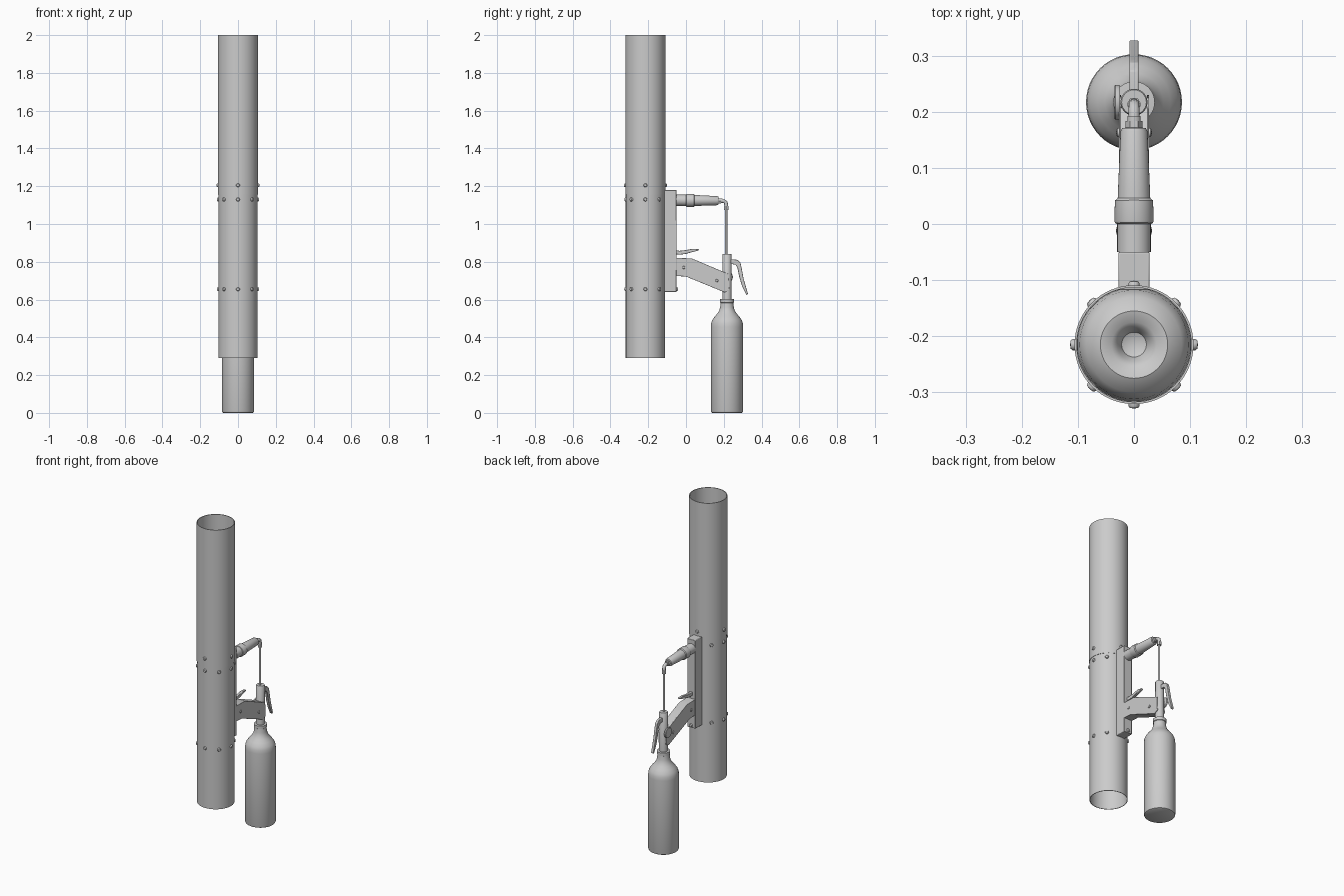
import bpy, bmesh, math
from mathutils import Vector

if "Cube" in bpy.data.objects:
    bpy.data.objects.remove(bpy.data.objects["Cube"])


def finish(name, bm, angle=35):
    bmesh.ops.remove_doubles(bm, verts=bm.verts, dist=1e-5)
    bmesh.ops.recalc_face_normals(bm, faces=bm.faces)
    me = bpy.data.meshes.new(name)
    bm.to_mesh(me)
    bm.free()
    ob = bpy.data.objects.new(name, me)
    bpy.context.collection.objects.link(ob)
    bpy.ops.object.select_all(action='DESELECT')
    ob.select_set(True)
    bpy.context.view_layer.objects.active = ob
    bpy.ops.object.shade_smooth_by_angle(angle=math.radians(angle))
    return ob


def lathe(name, profile, origin, axis=(0, 0, 1), n=48, closed=False):
    """Spin (radius, distance) points around an axis through origin."""
    bm = bmesh.new()
    q = Vector(axis).to_track_quat('Z', 'Y')
    o = Vector(origin)
    rings = [[bm.verts.new(o + q @ Vector((r * math.cos(math.tau * i / n),
                                          r * math.sin(math.tau * i / n), t)))
              for i in range(n)] if r > 0 else [bm.verts.new(o + q @ Vector((0, 0, t)))] * n
             for r, t in profile]
    pairs = list(zip(rings, rings[1:])) + ([(rings[-1], rings[0])] if closed else [])
    for a, b in pairs:
        for i in range(n):
            j = (i + 1) % n
            bm.faces.new(list(dict.fromkeys((a[i], a[j], b[j], b[i]))))
    return finish(name, bm)


def plate(name, pts, x0, x1, bevel=0.002):
    """Extrude a (y, z) outline between two x positions."""
    bm = bmesh.new()
    f = bm.faces.new([bm.verts.new((x0, y, z)) for y, z in pts])
    ext = bmesh.ops.extrude_face_region(bm, geom=[f])['geom']
    bmesh.ops.translate(bm, vec=(x1 - x0, 0, 0),
                        verts=[v for v in ext if isinstance(v, bmesh.types.BMVert)])
    ob = finish(name, bm)
    m = ob.modifiers.new('bevel', 'BEVEL')
    m.width, m.segments, m.limit_method = bevel, 2, 'ANGLE'
    return ob


def pipe(name, pts, r):
    cu = bpy.data.curves.new(name, 'CURVE')
    cu.dimensions, cu.bevel_depth, cu.bevel_resolution, cu.use_fill_caps = '3D', r, 4, True
    sp = cu.splines.new('POLY')
    sp.points.add(len(pts) - 1)
    for p, (y, z) in zip(sp.points, pts):
        p.co = (0, y, z, 1)
    sp.use_smooth = True
    ob = bpy.data.objects.new(name, cu)
    bpy.context.collection.objects.link(ob)


def rivet(name, pos, axis, r=0.01, h=0.008):
    lathe(name, [(r, -0.004), (r, h * .4), (r * .75, h * .85), (0, h)], pos, axis, 14)


TY = -0.215
BY = 0.217

# Long barrel in two thin-walled sections
lathe('upper_tube', [(.106, 1.155), (.106, 2), (.102, 2), (.102, 1.155)], (0, TY, 0), n=64, closed=True)
lathe('lower_tube', [(.104, .29), (.104, 1.16), (.101, 1.16), (.101, .29)], (0, TY, 0), n=64, closed=True)
# Dished baffle inside the barrel
lathe('inner_baffle', [(.101, .62), (.097, .65), (.085, .675), (.06, .69), (.04, .685),
                       (.03, .675), (.022, .655), (0, .645)], (0, TY, 0))

# Rivet rows
for z, count, rad in ((1.205, 4, .106), (1.13, 8, .104), (.655, 8, .104)):
    for k in range(count):
        d = Vector((math.cos(math.tau * k / count), math.sin(math.tau * k / count), 0))
        rivet('barrel_rivet', Vector((0, TY, z)) + d * rad, d)

# Spine behind the barrel
plate('rear_spine', [(-.118, .64), (-.05, .64), (-.05, 1.18), (-.118, 1.18)], -.028, .028, .003)
rivet('spine_rivet', (0, -.05, .655), (0, 1, 0))

# Tapered torch handle
lathe('handle', [(0, -.05), (.03, -.05), (.03, 0), (.034, .002), (.035, .006), (.034, .042),
                 (.029, .046), (.0285, .06), (.024, .165), (.021, .171), (.012, .172),
                 (.012, .192), (0, .192)], (0, 0, 1.125), (0, 1, -.01))

# Elbow and feed pipe down to the valve
pipe('elbow', [(.165, 1.122), (.195, 1.122), (.205, 1.119), (.211, 1.112), (.213, 1.10), (.213, 1.085)], .01)
lathe('elbow_nut', [(0, 1.073), (.013, 1.073), (.013, 1.095), (0, 1.095)], (0, .213, 0), n=6)
lathe('handle_nut', [(0, .17), (.015, .17), (.015, .184), (0, .184)], (0, 0, 1.122), (0, 1, 0), n=6)
pipe('feed_pipe', [(.213, 1.08), (.213, .83)], .006)

# Gas bottle
lathe('bottle', [(0, 0), (.078, 0), (.083, .003), (.0855, .01), (.0855, .455), (.084, .475),
                 (.078, .492), (.065, .51), (.052, .525), (.041, .542), (.036, .56), (.034, .583),
                 (.037, .585), (.037, .603), (0, .606)], (0, BY, 0))
# Valve body and hand wheel
lathe('valve', [(0, .60), (.024, .60), (.024, .838), (.022, .841), (0, .841)], (0, BY, 0), n=32)
lathe('valve_wheel', [(0, -.01), (.01, -.01), (.01, .025), (.03, .025), (.031, .027), (.031, .033),
                      (.029, .035), (0, .035)], (0, BY, .72), (-1, 0, 0), 32)

# Squeeze lever on the valve
plate('valve_lever', [(.215, .80), (.215, .812), (.25, .813), (.273, .81), (.288, .795), (.294, .77),
                      (.305, .71), (.328, .63), (.32, .624), (.297, .67), (.282, .72), (.272, .77),
                      (.262, .785), (.24, .788)], -.008, .008)

# Sheet-metal arm: two cheeks and a top web
for s in (-1, 1):
    plate('arm_cheek', [(-.055, .725), (.0, .722), (.205, .638), (.23, .65), (.225, .735),
                        (.03, .818), (-.055, .82)], s * .027, s * .023, .001)
    for y, z in ((-.012, .77), (.163, .70)):
        rivet('arm_rivet', (s * .027, y, z), (s, 0, 0), .008, .005)
plate('arm_web', [(-.055, .814), (.028, .812), (.205, .738), (.207, .743), (.03, .818), (-.055, .82)],
      -.025, .025, .001)
plate('arm_floor', [(-.055, .725), (0, .722), (.205, .638), (.207, .643), (.001, .727), (-.055, .73)],
      -.025, .025, .001)

# Trigger blade above the arm
plate('trigger', [(-.06, .862), (-.035, .858), (0, .862), (.035, .869), (.07, .866), (.066, .860),
                  (.035, .852), (0, .842), (-.03, .838), (-.06, .84)], -.008, .008)
